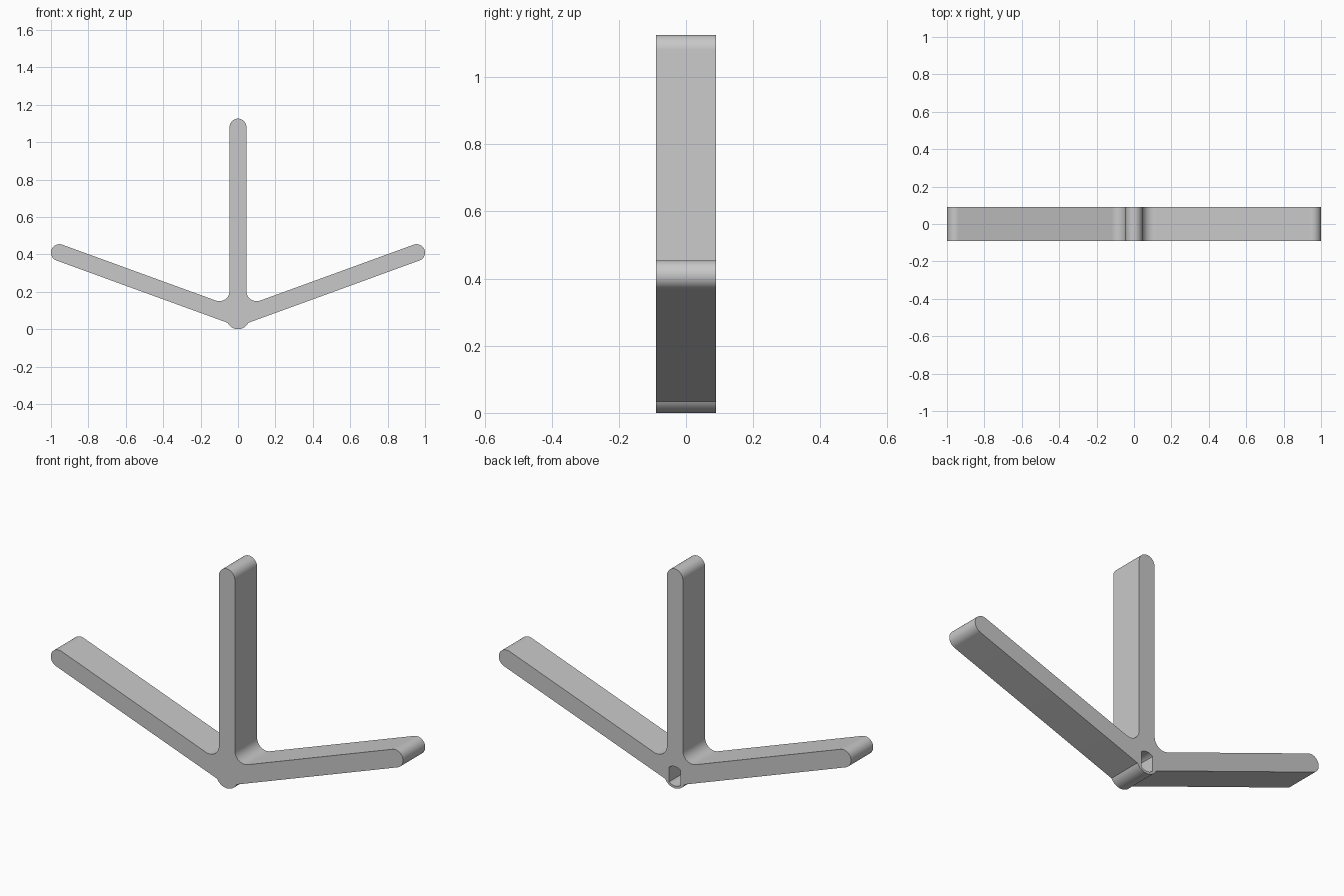
import bpy, bmesh
from math import sin, cos, tan, acos, radians, degrees

old = bpy.data.objects.get("Cube")
if old:
    bpy.data.objects.remove(old, do_unlink=True)

HALF = 0.045          # half thickness of each arm
DEPTH = 0.09          # half depth front to back
TILT = 20             # slope of the side arms in degrees
HUB_Z = HUB_R = 0.062
FILLET = 0.055
TOP = 1.126

grey = bpy.data.materials.new("plain grey")
grey.use_nodes = True
grey.diffuse_color = (0.58, 0.58, 0.58, 1)
grey.node_tree.nodes["Principled BSDF"].inputs["Base Color"].default_value = (0.58, 0.58, 0.58, 1)


def arc(cx, cz, r, start, end, steps):
    angles = [radians(start + (end - start) * i / steps) for i in range(steps + 1)]
    return [(cx + r * cos(a), cz + r * sin(a)) for a in angles]


def prism(name, outline, y0, y1):
    """Extrude an x-z outline from y0 to y1."""
    bm = bmesh.new()
    face = bm.faces.new([bm.verts.new((x, y0, z)) for x, z in outline])
    new = bmesh.ops.extrude_face_region(bm, geom=[face])["geom"]
    moved = [v for v in new if isinstance(v, bmesh.types.BMVert)]
    bmesh.ops.translate(bm, verts=moved, vec=(0, y1 - y0, 0))
    bmesh.ops.recalc_face_normals(bm, faces=bm.faces)
    mesh = bpy.data.meshes.new(name)
    bm.to_mesh(mesh)
    bm.free()
    mesh.materials.append(grey)
    obj = bpy.data.objects.new(name, mesh)
    bpy.context.collection.objects.link(obj)
    return obj


# Half outline: hub bottom, side arm tip, inner fillet, upright tip
slope = tan(radians(TILT))
joint = TILT - 90 + degrees(acos(HALF / HUB_R))
tip_x = 1 - HALF
fx = HALF + FILLET
fz = HUB_Z + slope * fx + (HALF + FILLET) / cos(radians(TILT))
half = arc(0, HUB_Z, HUB_R, -90, joint, 10)
half += arc(tip_x, HUB_Z + slope * tip_x, HALF, TILT - 90, TILT + 90, 24)
half += arc(fx, fz, FILLET, TILT + 270, 180, 16)
half += arc(0, TOP - HALF, HALF, 0, 90, 12)
outline = half + [(-x, z) for x, z in reversed(half[1:-1])]
body = prism("three_arm_bracket", outline, -DEPTH, DEPTH)

# Blind shaft socket with two flats, open at the back
flat = degrees(acos(0.66))
socket = arc(0, HUB_Z, 0.05, flat, 180 - flat, 12)
socket += arc(0, HUB_Z, 0.05, 180 + flat, 360 - flat, 12)
cutter = prism("socket_cutter", socket, -0.05, DEPTH + 0.05)
cutter.hide_render = True

cut = body.modifiers.new("shaft_socket", 'BOOLEAN')
cut.operation = 'DIFFERENCE'
cut.solver = 'EXACT'
cut.object = cutter
bpy.ops.object.select_all(action='DESELECT')
bpy.context.view_layer.objects.active = body
body.select_set(True)
bpy.ops.object.modifier_apply(modifier=cut.name)
bpy.data.objects.remove(cutter, do_unlink=True)
bpy.ops.object.shade_smooth_by_angle(angle=radians(30))
